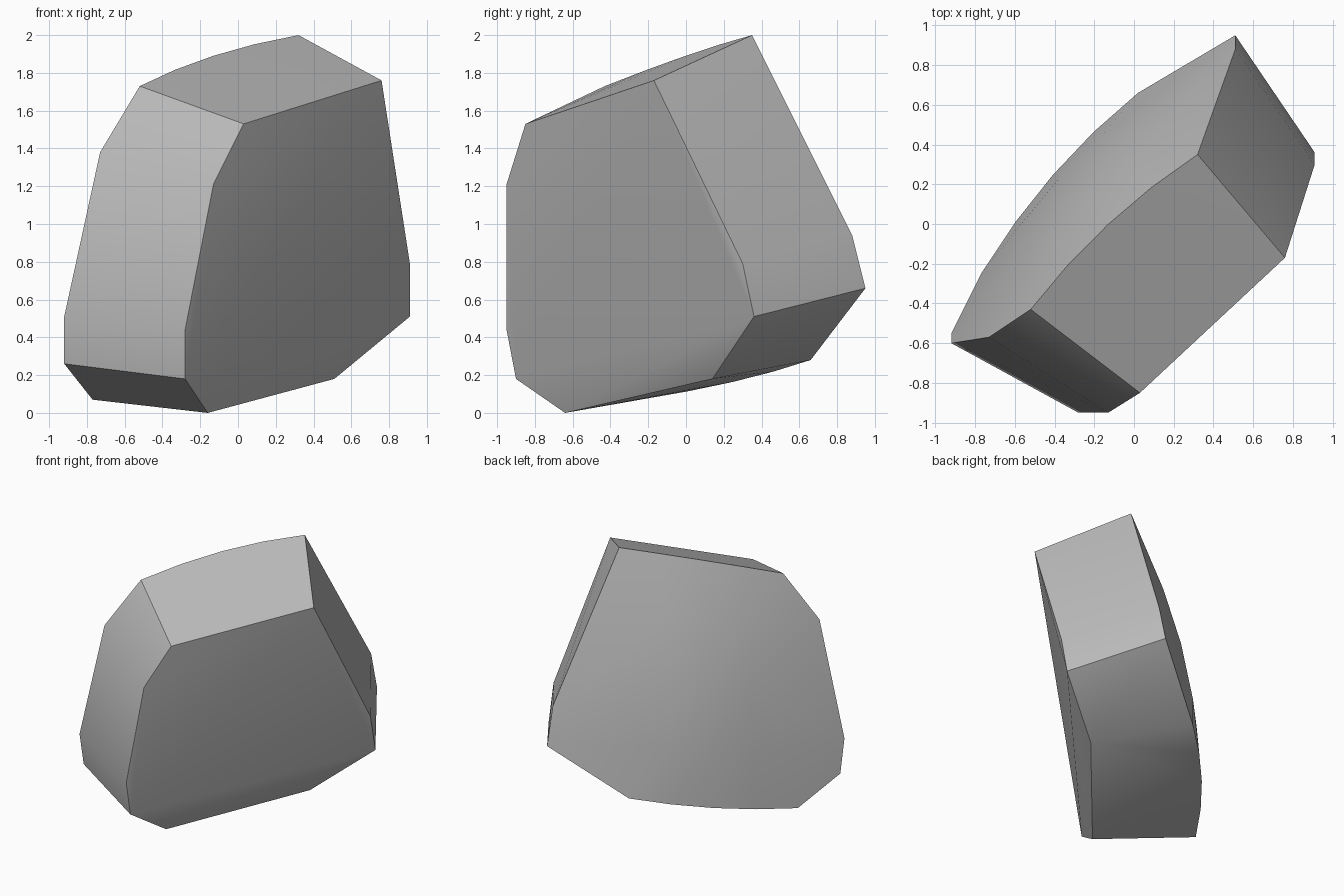
import bpy
import bmesh
import math
from mathutils import Vector

default_cube = bpy.data.objects.get("Cube")
if default_cube:
    bpy.data.objects.remove(default_cube, do_unlink=True)

# Outline of the broad, nearly flat front face
front_outline = [
    (0.03, -0.85, 1.53), (0.76, -0.17, 1.76), (0.91, 0.30, 0.79),
    (0.91, 0.36, 0.51), (0.51, 0.14, 0.18), (-0.16, -0.64, 0.0),
    (-0.28, -0.90, 0.18), (-0.28, -0.95, 0.44), (-0.13, -0.95, 1.21),
]

# Corners and side rims of the domed back face
top_near, top_far = Vector((-0.52, -0.43, 1.73)), Vector((0.32, 0.35, 2.0))
low_near, low_far = Vector((-0.77, -0.25, 0.07)), Vector((0.02, 0.66, 0.28))
back_rim = [
    (-0.73, -0.57, 1.38), (-0.92, -0.60, 0.51), (-0.92, -0.55, 0.26),
    (0.51, 0.88, 0.94), (0.51, 0.95, 0.66),
]


def dome_point(across, down):
    """Point on the back face, bulging outward between its four corners."""
    top = top_near.lerp(top_far, across)
    low = low_near.lerp(low_far, across)
    outward = Vector((-0.6, 0.75, 0.5 - 0.7 * down)).normalized()
    bulge = 0.22 * across * (1 - across) + 0.3 * down * (1 - down)
    return top.lerp(low, down) + outward * bulge


dome = [dome_point(column / 4, row / 4)
        for column in range(1, 4) for row in range(5)]

# Wrap the outlines and dome into one chipped stone
bm = bmesh.new()
corners = [top_near, top_far, low_near, low_far]
for point in front_outline + back_rim + corners + dome:
    bm.verts.new(point)
hull = bmesh.ops.convex_hull(bm, input=list(bm.verts))
unused = [item for item in hull["geom_interior"]
          if isinstance(item, bmesh.types.BMVert)]
bmesh.ops.delete(bm, geom=unused, context="VERTS")
bmesh.ops.recalc_face_normals(bm, faces=list(bm.faces))

mesh = bpy.data.meshes.new("stone_shard")
bm.to_mesh(mesh)
bm.free()
stone = bpy.data.objects.new("stone_shard", mesh)
bpy.context.collection.objects.link(stone)

# Plain grey stone
grey = bpy.data.materials.new("stone_grey")
grey.use_nodes = True
colour = (0.5, 0.5, 0.5, 1)
grey.diffuse_color = colour
grey.node_tree.nodes["Principled BSDF"].inputs["Base Color"].default_value = colour
mesh.materials.append(grey)

# Soft facets with crisp broken edges
bpy.ops.object.select_all(action="DESELECT")
stone.select_set(True)
bpy.context.view_layer.objects.active = stone
bpy.ops.object.shade_smooth_by_angle(angle=math.radians(30))
